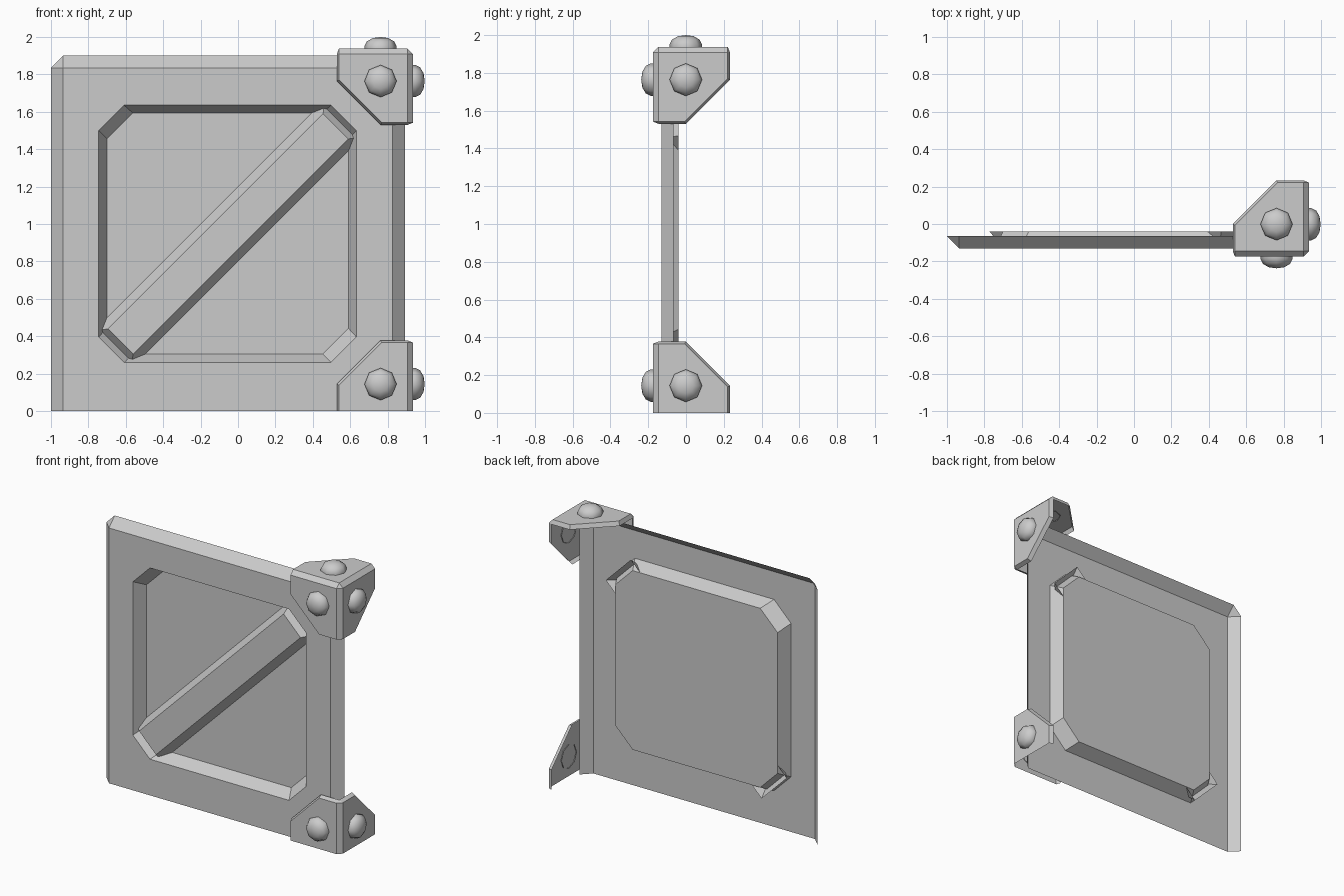
import bpy, bmesh, math
from mathutils import Vector

if "Cube" in bpy.data.objects:
    bpy.data.objects.remove(bpy.data.objects["Cube"])

FRONT, MID, FLOOR = -0.13, -0.065, -0.04


def make_object(name, faces, smooth=False):
    """Build a mesh from point loops, welding shared corners."""
    bm = bmesh.new()
    for f in faces:
        bm.faces.new([bm.verts.new(p) for p in f])
    bmesh.ops.remove_doubles(bm, verts=bm.verts[:], dist=1e-5)
    bmesh.ops.recalc_face_normals(bm, faces=bm.faces[:])
    # open shells: make the front / outer side face outward
    if sum(f.normal.y * f.calc_area() for f in bm.faces) > 0 and not smooth:
        bmesh.ops.reverse_faces(bm, faces=bm.faces[:])
    me = bpy.data.meshes.new(name)
    bm.to_mesh(me)
    bm.free()
    ob = bpy.data.objects.new(name, me)
    bpy.context.collection.objects.link(ob)
    if smooth:
        me.shade_smooth()
    return ob


def strip(a, b):
    """Quads between two closed loops."""
    n = len(a)
    return [(a[i], a[(i + 1) % n], b[(i + 1) % n], b[i]) for i in range(n)]


def octagon(x0, x1, z0, z1, c, y):
    pts = [(x0 + c, z0), (x1 - c, z0), (x1, z0 + c), (x1, z1 - c),
           (x1 - c, z1), (x0 + c, z1), (x0, z1 - c), (x0, z0 + c)]
    return [(x, y, z) for x, z in pts]


# Panel: flat frame with chamfered left, top and right edges, and a recess
x0, x1, zt, b = -0.935, 0.827, 1.835, 0.065
rect = [(x0, FRONT, 0), (x1, FRONT, 0), (x1, FRONT, zt), (x0, FRONT, zt)]
rim = octagon(-0.745, 0.633, 0.26, 1.635, 0.136, FRONT)
floor = octagon(-0.70, 0.59, 0.305, 1.593, 0.138, FLOOR)
faces = strip(rim, floor) + [floor]
for i in range(4):
    j = (i + 1) % 4
    faces.append((rect[i], rect[j], rim[2 * i + 1], rim[2 * i]))
    faces.append((rect[j], rim[(2 * i + 2) % 8], rim[2 * i + 1]))
for x, s in ((x0, -1), (x1, 1)):
    side_low, side_top = (x + s * b, MID, 0), (x + s * b, MID, zt)
    faces.append(((x, FRONT, 0), side_low, side_top, (x, FRONT, zt)))
    faces.append(((x, FRONT, zt), side_top, (x, MID, zt + b)))
faces.append((rect[3], rect[2], (x1, MID, zt + b), (x0, MID, zt + b)))
make_object("panel", faces)


# Diagonal brace: open-backed bar with sloped sides, at 45 degrees
def bar_loop(lo, hi, half, y):
    pts = [(lo, 1 - half), (hi, 1 - half), (hi, 1 + half), (lo, 1 + half)]
    return [((s - d) / 2, y, (s + d) / 2) for s, d in pts]


top = bar_loop(-0.255, 2.043, 0.134, FRONT - 0.001)
base = bar_loop(-0.345, 2.133, 0.20, FLOOR - 0.001)
make_object("diagonal_brace", strip(top, base) + [top])


# Corner brackets: plates meeting at a chamfered corner, thin flared rim
L, M, C, E = 0.408, 0.174, 0.03, 0.012
Q = L - E


def bracket(name, corner, signs, plates):
    def point(k, d, a, b):
        p = [0, 0, 0]
        p[k], p[(k + 1) % 3], p[(k + 2) % 3] = d, a, b
        return tuple(corner[i] + signs[i] * p[i] for i in range(3))

    faces = []
    for k in plates:
        face = [point(k, 0, a, b) for a, b in
                ((C, Q), (M - E / 2, Q), (Q, M - E / 2), (Q, C))]
        edge = [point(k, C, a, b) for a, b in ((C, L), (M, L), (L, M), (L, C))]
        faces.append([point(k, 0, C, C)] + face[::-1])
        faces += strip(face, edge)[:3]
        # chamfer to the next plate, with its little rim triangle
        n = (k + 1) % 3
        if n in plates:
            p0, p1 = point(k, 0, C, C), point(k, 0, C, Q)
            q0, q1 = point(k, C, 0, C), point(k, C, 0, Q)
            faces += [(p0, p1, q1, q0), (p1, q1, point(k, C, C, L))]
    if len(plates) == 3:
        faces.append([point(k, 0, C, C) for k in range(3)])
    make_object(name, faces)

    # Rounded eight-sided bolt in the middle of each plate
    for k in plates:
        rings = [[point(k, -h, M + r * math.cos(t * math.pi / 4),
                        M + r * math.sin(t * math.pi / 4)) for t in range(8)]
                 for r, h in ((0.086, -0.005), (0.086, 0.012),
                              (0.073, 0.038), (0.042, 0.056))]
        bolt = [f for a, b in zip(rings, rings[1:]) for f in strip(a, b)]
        tip = point(k, -0.062, M, M)
        bolt += [(rings[-1][i], rings[-1][(i + 1) % 8], tip) for i in range(8)]
        ob = make_object(f"{name}_bolt_{'xyz'[k]}", bolt, smooth=True)
        axis = Vector((0, 0, 0))
        axis[k] = -signs[k]
        if sum(p.normal.dot(axis) for p in ob.data.polygons) < 0:
            ob.data.flip_normals()


bracket("upper_bracket", (0.936, -0.175, 1.938), (-1, 1, -1), (0, 1, 2))
bracket("lower_bracket", (0.936, -0.175, -0.03), (-1, 1, 1), (0, 1))
